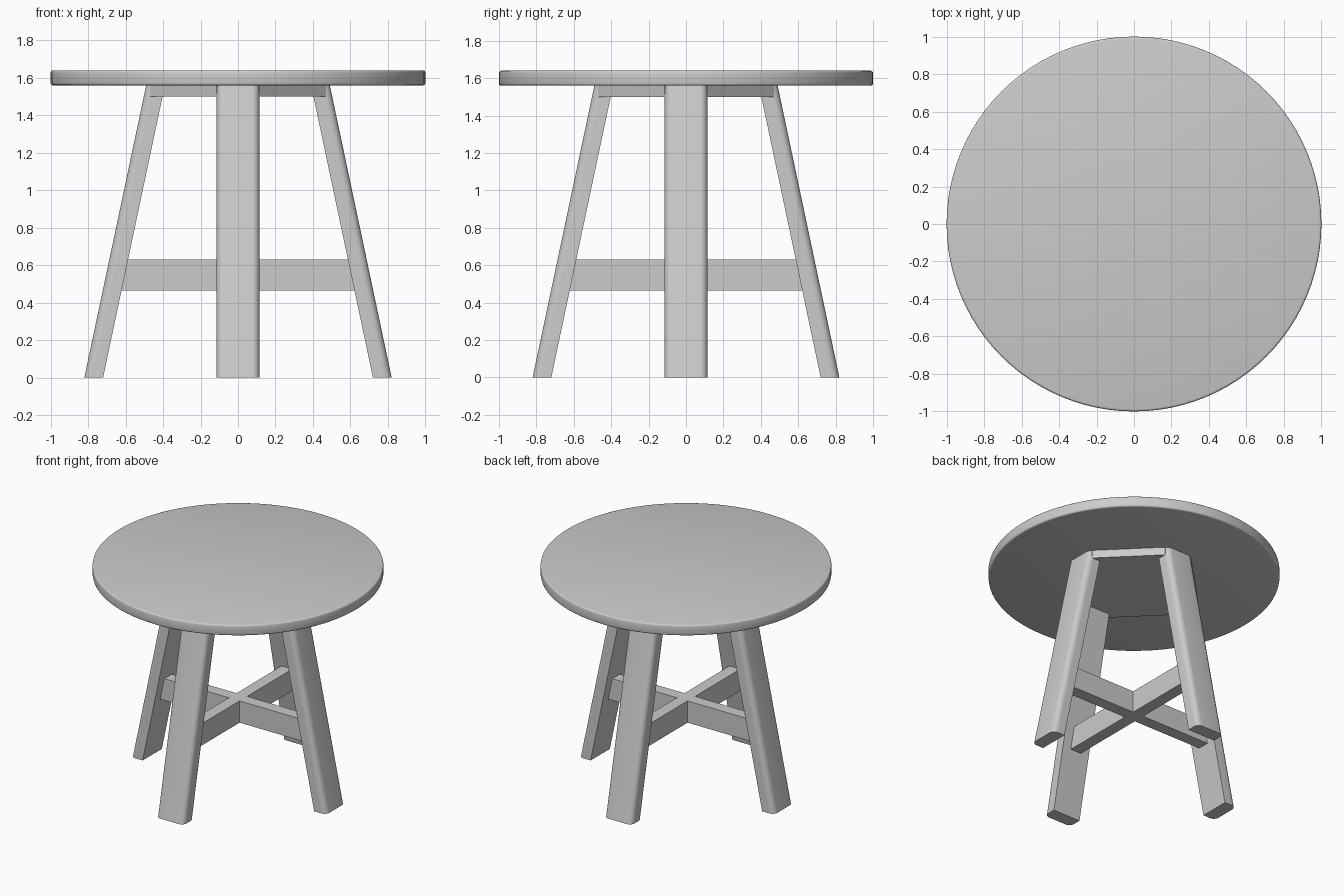
import bpy, bmesh, math
from mathutils import Matrix

cube = bpy.data.objects.get("Cube")
if cube:
    bpy.data.objects.remove(cube, do_unlink=True)

grey = bpy.data.materials.new("plain_grey")
grey.use_nodes = True
colour = (0.6, 0.6, 0.6, 1)
grey.diffuse_color = colour
grey.node_tree.nodes["Principled BSDF"].inputs["Base Color"].default_value = colour

TOP_BOTTOM, TOP_HEIGHT = 1.56, 1.64
SLOPE = 0.33 / TOP_BOTTOM      # inward lean of the legs
FOOT_IN, FOOT_OUT, LEG_HALF = 0.72, 0.82, 0.115


def finish(name, bm, smooth=True):
    bmesh.ops.recalc_face_normals(bm, faces=bm.faces)
    mesh = bpy.data.meshes.new(name)
    bm.to_mesh(mesh)
    bm.free()
    mesh.materials.append(grey)
    obj = bpy.data.objects.new(name, mesh)
    bpy.context.collection.objects.link(obj)
    if smooth:
        bpy.ops.object.select_all(action="DESELECT")
        obj.select_set(True)
        bpy.context.view_layer.objects.active = obj
        bpy.ops.object.shade_smooth_by_angle(angle=math.radians(35))
    return obj


def prism(outline, z0, z1):
    """Extrude a flat outline from z0 up to z1."""
    bm = bmesh.new()
    face = bm.faces.new([bm.verts.new((x, y, z0)) for x, y in outline])
    new = bmesh.ops.extrude_face_region(bm, geom=[face])["geom"]
    for v in new:
        if isinstance(v, bmesh.types.BMVert):
            v.co.z = z1
    return bm


# Round table top with softened rims
bm = bmesh.new()
bmesh.ops.create_cone(bm, cap_ends=True, segments=96, radius1=1, radius2=1,
                      depth=TOP_HEIGHT - TOP_BOTTOM,
                      matrix=Matrix.Translation((0, 0, (TOP_HEIGHT + TOP_BOTTOM) / 2)))
rims = [e for e in bm.edges if abs(e.verts[0].co.z - e.verts[1].co.z) < 1e-4]
bmesh.ops.bevel(bm, geom=rims, offset=0.012, segments=3, profile=0.5, affect="EDGES")
finish("table_top", bm)

# Eight-sided plate joining the legs under the top
a, b = 0.47, LEG_HALF
outline = [(a, -b), (a, b), (b, a), (-b, a), (-a, b), (-a, -b), (-b, -a), (b, -a)]
finish("mounting_plate", prism(outline, 1.5, TOP_BOTTOM), smooth=False)

# Four splayed legs, rounded on the outer corners
for i, side in enumerate(("left", "back", "right", "front")):
    bm = prism([(FOOT_IN, -LEG_HALF), (FOOT_OUT, -LEG_HALF),
                (FOOT_OUT, LEG_HALF), (FOOT_IN, LEG_HALF)], 0, TOP_BOTTOM)
    corners = [e for e in bm.edges if all(v.co.x > 0.8 for v in e.verts)
               and abs(e.verts[0].co.z - e.verts[1].co.z) > 1]
    bmesh.ops.bevel(bm, geom=corners, offset=0.04, segments=6, profile=0.5, affect="EDGES")
    for v in bm.verts:
        v.co.x -= SLOPE * v.co.z
    bm.transform(Matrix.Rotation(i * math.pi / 2, 4, "Z"))
    finish(side + "_leg", bm)

# Crossed stretchers, ends cut to meet the leaning legs
for name, turn in (("side_stretcher", 0), ("front_back_stretcher", math.pi / 2)):
    bm = prism([(-1, -0.045), (1, -0.045), (1, 0.045), (-1, 0.045)], 0.465, 0.63)
    for v in bm.verts:
        v.co.x *= FOOT_IN - SLOPE * v.co.z
    bm.transform(Matrix.Rotation(turn, 4, "Z"))
    finish(name, bm, smooth=False)
